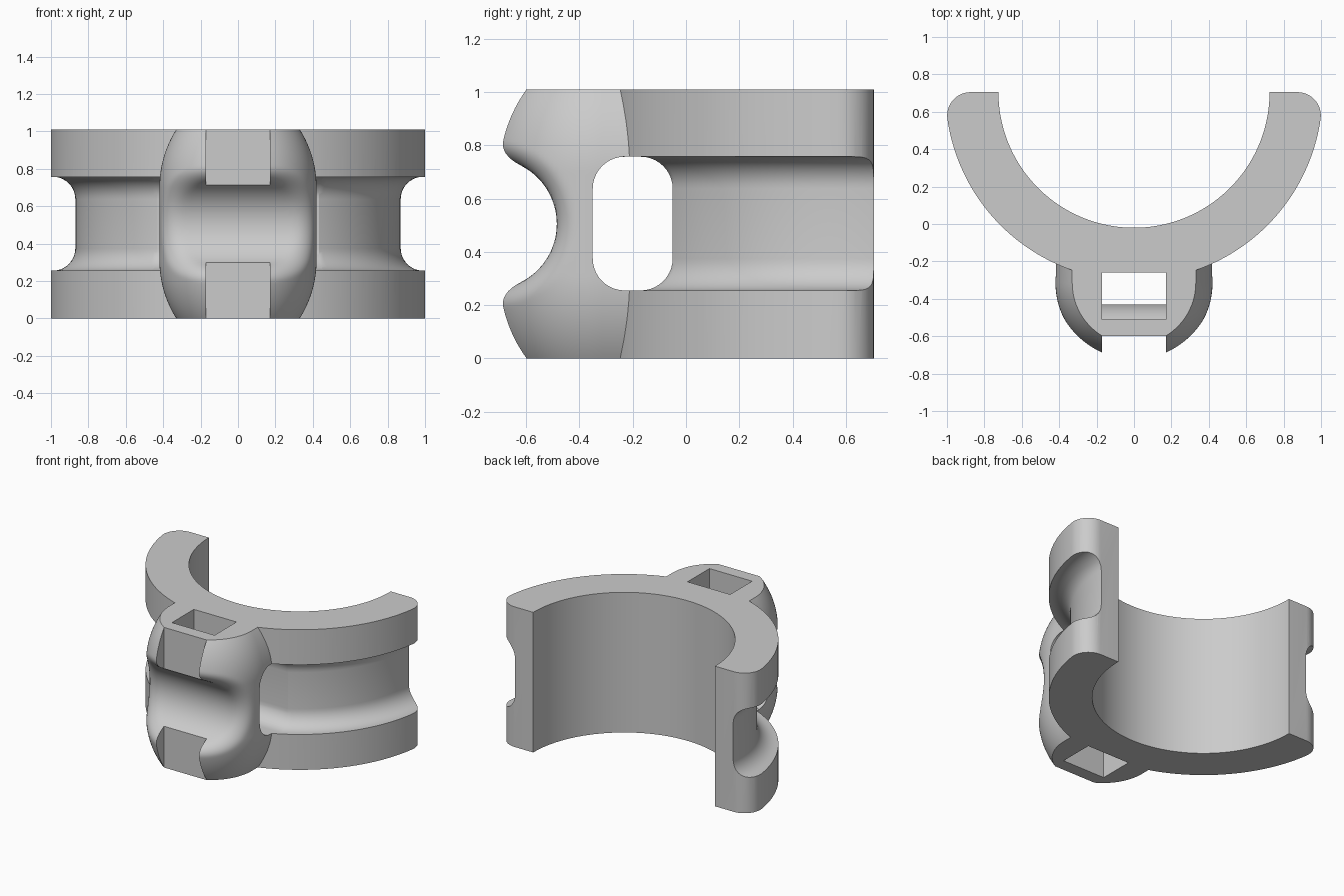
import bpy, bmesh
from math import sin, cos, pi, hypot, sqrt, radians
from mathutils import Vector

if "Cube" in bpy.data.objects:
    bpy.data.objects.remove(bpy.data.objects["Cube"], do_unlink=True)

H = 1.01          # overall height
MID = H / 2
CY = 0.705        # ring axis
KY = -0.315       # boss axis
SLOT_LOW, SLOT_HIGH = 0.255, 0.757
FILLET = 0.12

grey = bpy.data.materials.new("plain_grey")
grey.use_nodes = True
grey.diffuse_color = (0.6, 0.6, 0.6, 1)
grey.node_tree.nodes["Principled BSDF"].inputs["Base Color"].default_value = (0.6, 0.6, 0.6, 1)


def finish(name, bm):
    bmesh.ops.recalc_face_normals(bm, faces=bm.faces)
    mesh = bpy.data.meshes.new(name)
    bm.to_mesh(mesh)
    bm.free()
    obj = bpy.data.objects.new(name, mesh)
    bpy.context.collection.objects.link(obj)
    mesh.materials.append(grey)
    return obj


def loft(name, loops):
    """Skin matching closed loops and cap both ends."""
    bm = bmesh.new()
    rows = [[bm.verts.new(p) for p in loop] for loop in loops]
    n = len(rows[0])
    for a, b in zip(rows, rows[1:]):
        for i in range(n):
            j = (i + 1) % n
            bm.faces.new((a[i], a[j], b[j], b[i]))
    bm.faces.new(rows[0])
    bm.faces.new(rows[-1])
    return finish(name, bm)


def arc(cx, cy, r, start, end, steps):
    return [(cx + r * cos(radians(start + (end - start) * i / steps)),
             cy + r * sin(radians(start + (end - start) * i / steps)))
            for i in range(steps + 1)]


def prism_x(name, outline, half):
    return loft(name, [[(x, y, z) for y, z in outline] for x in (-half, half)])


def box_x(name, half, y0, y1, z0, z1):
    return prism_x(name, [(y0, z0), (y1, z0), (y1, z1), (y0, z1)], half)


# Half ring with rounded outer corners at its ends
outer, corner = 1.008, 0.125
reach = sqrt((outer - corner) ** 2 - corner ** 2)
tip = arc(reach, CY - corner, corner, 90, -8, 12)
outline = arc(0, CY, 0.725, 180, 360, 80) + tip
outline += arc(0, CY, outer, -8.2, -171.8, 96)[1:-1]
outline += [(-x, y) for x, y in reversed(tip)]
clamp = loft("half_ring_clamp", [[(x, y, z) for x, y in outline] for z in (0, H)])

# Front boss: barrel whose nose is hollowed by a crosswise saddle
BARREL, TAPER, STRAIGHT = 0.42, 0.58, 0.195
SADDLE_Y, SADDLE_R, LIP = -0.73, 0.245, 0.07


def boss_radius(angle, z):
    over = max(0, abs(z - MID) - STRAIGHT)
    barrel = BARREL - TAPER + sqrt(TAPER ** 2 - over ** 2)
    low, high = 0, barrel
    for _ in range(24):
        r = (low + high) / 2
        a = r - barrel
        b = SADDLE_R - hypot(KY - r * cos(angle) - SADDLE_Y, z - MID)
        gap = min(-LIP, max(a, b)) + hypot(max(a + LIP, 0), max(b + LIP, 0))
        if gap > 0:
            high = r
        else:
            low = r
    return low


loops = []
for k in range(89):
    z = H * k / 88
    loop = []
    for i in range(65):
        t = -pi / 2 + pi * i / 64
        r = boss_radius(t, z)
        loop.append((r * sin(t), KY - r * cos(t), z))
    loop += [(loop[-1][0], -0.1, z), (loop[0][0], -0.1, z)]
    loops.append(loop)
boss = loft("front_boss", loops)

# Straight slot behind the boss, rounded at its corners
lo, hi = SLOT_LOW + FILLET, SLOT_HIGH - FILLET
back, front = -0.05 - FILLET, -0.35 + FILLET
slot_outline = (arc(back, lo, FILLET, -90, 0, 10) + arc(back, hi, FILLET, 0, 90, 10)
                + arc(front, hi, FILLET, 90, 180, 10) + arc(front, lo, FILLET, 180, 270, 10))
slot = prism_x("slot_cutter", slot_outline, 1.2)

# Groove around the ring with a filleted floor
floor = 0.87
profile = [(1.03, SLOT_HIGH)] + arc(floor + FILLET, hi, FILLET, 90, 180, 10)
profile += arc(floor + FILLET, lo, FILLET, 180, 270, 10) + [(1.03, SLOT_LOW)]
bm = bmesh.new()
SEG = 144
rows = []
for s in range(SEG):
    a = 2 * pi * (s + 0.5) / SEG
    rows.append([bm.verts.new((r * cos(a), CY + r * sin(a), z)) for r, z in profile])
for s in range(SEG):
    p, q = rows[s], rows[(s + 1) % SEG]
    for i in range(len(profile)):
        j = (i + 1) % len(profile)
        bm.faces.new((p[i], p[j], q[j], q[i]))
groove = finish("groove_cutter", bm)

# Vertical strap tunnel that bends around the saddle, and the notch in the nose
bulge = arc(SADDLE_Y, MID, 0.3, 42.8, -42.8, 24)
tunnel = prism_x("tunnel_cutter", [(-0.26, -0.1), (-0.26, H + 0.1), (-0.51, H + 0.1)]
                 + bulge + [(-0.51, -0.1)], 0.17)
notch = box_x("notch_cutter", 0.17, -1, -0.6, -0.1, H + 0.1)

# Combine everything into one solid
bpy.context.view_layer.objects.active = clamp
for tool, op in ((boss, "UNION"), (slot, "DIFFERENCE"), (groove, "DIFFERENCE"),
                 (tunnel, "DIFFERENCE"), (notch, "DIFFERENCE")):
    tool.hide_render = True
    mod = clamp.modifiers.new(tool.name, "BOOLEAN")
    mod.operation = op
    mod.solver = "EXACT"
    mod.object = tool
    bpy.ops.object.modifier_apply(modifier=mod.name)
    bpy.data.objects.remove(tool, do_unlink=True)

# Smooth curves, crisp edges
bpy.ops.object.select_all(action="DESELECT")
clamp.select_set(True)
bpy.ops.object.shade_smooth_by_angle(angle=radians(28))
